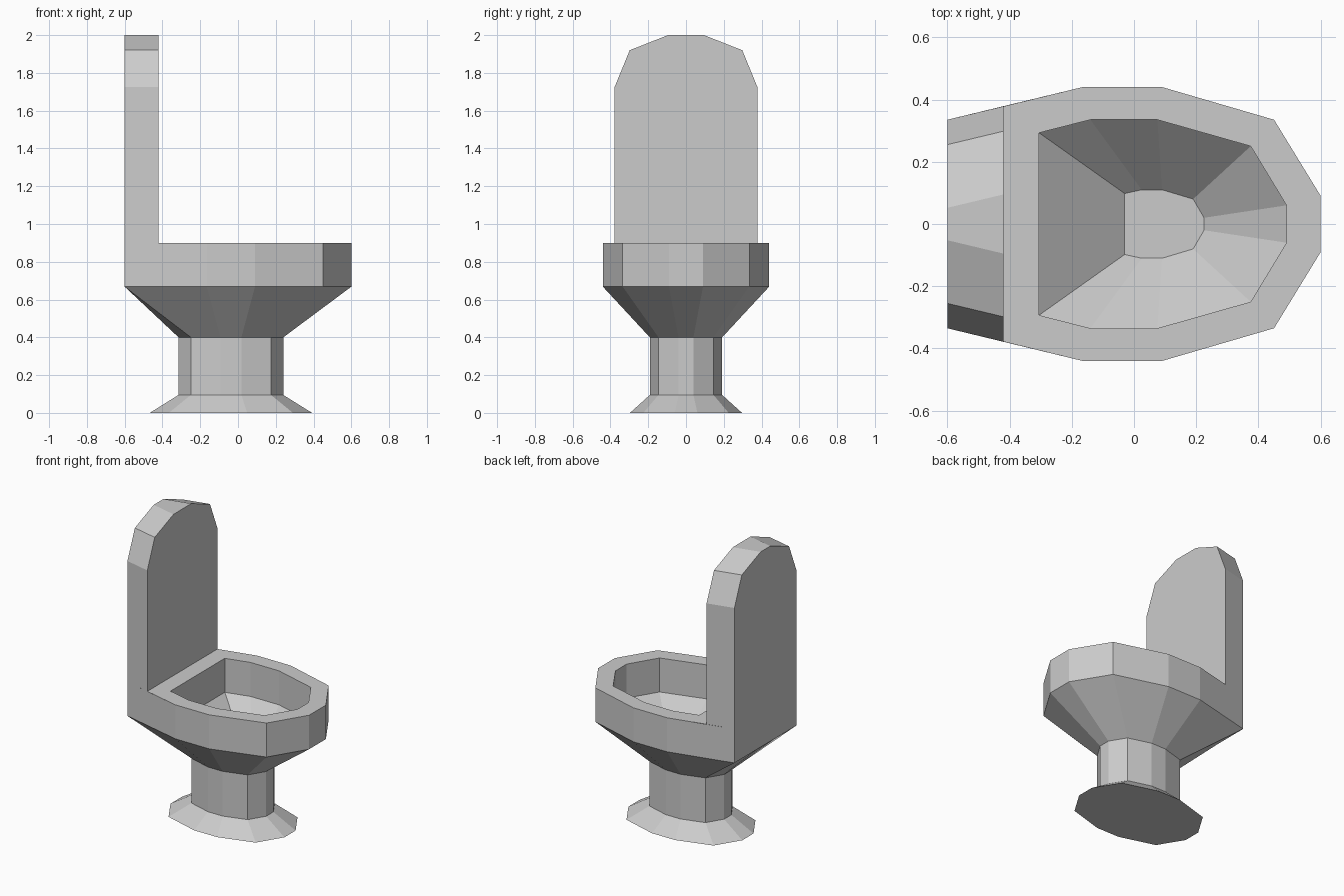
import bpy, bmesh

if "Cube" in bpy.data.objects:
    bpy.data.objects.remove(bpy.data.objects["Cube"])

# half outline of the twelve-sided plan (front to back), relative to its centre
HALF = [(0.6375, 0.09), (0.4875, 0.335), (0.1275, 0.44),
        (-0.1275, 0.44), (-0.4875, 0.335), (-0.6375, 0.09)]
CX = -0.0375


def mirrored(half):
    """Close a half outline into a counter-clockwise loop."""
    return half + [(x, -y) for x, y in reversed(half)]


def oval(scale):
    return mirrored([(CX + x * scale, y * scale) for x, y in HALF])


def loft(bm, sections, closed=True):
    """Skin a list of 3D sections; returns the vertex loops."""
    loops = [[bm.verts.new(p) for p in s] for s in sections]
    n = len(loops[0])
    for a, b in zip(loops, loops[1:]):
        for i in range(n if closed else n - 1):
            j = (i + 1) % n
            bm.faces.new((a[i], a[j], b[j], b[i]))
    return loops


def at_z(ring, z):
    return [(x, y, z) for x, y in ring]


def finish(bm, name):
    bmesh.ops.remove_doubles(bm, verts=bm.verts, dist=1e-5)
    mesh = bpy.data.meshes.new(name)
    bm.to_mesh(mesh)
    bm.free()
    bpy.context.collection.objects.link(bpy.data.objects.new(name, mesh))


# bowl: foot, stem, flare and outer rim
front = [(0.6, 0.09), (0.45, 0.335), (0.09, 0.44), (-0.165, 0.44)]
rim = mirrored(front + [(-0.6, 0.335), (-0.6, 0.09)])
bm = bmesh.new()
outer = loft(bm, [at_z(oval(0.674), 0), at_z(oval(0.435), 0.095),
                  at_z(oval(0.435), 0.4), at_z(rim, 0.668), at_z(rim, 0.9)])
bm.faces.new(outer[0][::-1])

# rim top (stopping at the upright tank) and the hollow basin
rim_top = mirrored(front + [(-0.42, 0.378), (-0.42, 0.09)])
inner = mirrored([(0.49, 0.06), (0.375, 0.25), (0.075, 0.335),
                  (-0.14, 0.335), (-0.305, 0.293), (-0.305, 0.08)])
drain = mirrored([(0.225, 0.02), (0.19, 0.08), (0.09, 0.11),
                  (0.025, 0.11), (-0.03, 0.098), (-0.03, 0.03)])
basin = loft(bm, [at_z(rim_top, 0.9), at_z(inner, 0.9),
                  at_z(inner, 0.668), at_z(drain, 0.44)])
bm.faces.new(basin[-1])
finish(bm, "bowl")

# upright tank: arched profile, slightly narrower at the back
arch = [(0.378, 0.9), (0.378, 1.725), (0.298, 1.92), (0.095, 2.0)]


def arch_section(x, inset):
    half = [(y - inset, z) for y, z in arch]
    return [(x, y, z) for y, z in half + [(-y, z) for y, z in reversed(half)]]


bm = bmesh.new()
back, face = loft(bm, [arch_section(-0.6, 0.043), arch_section(-0.42, 0)], closed=False)
bm.faces.new(back[::-1])
bm.faces.new(face)
finish(bm, "tank")
